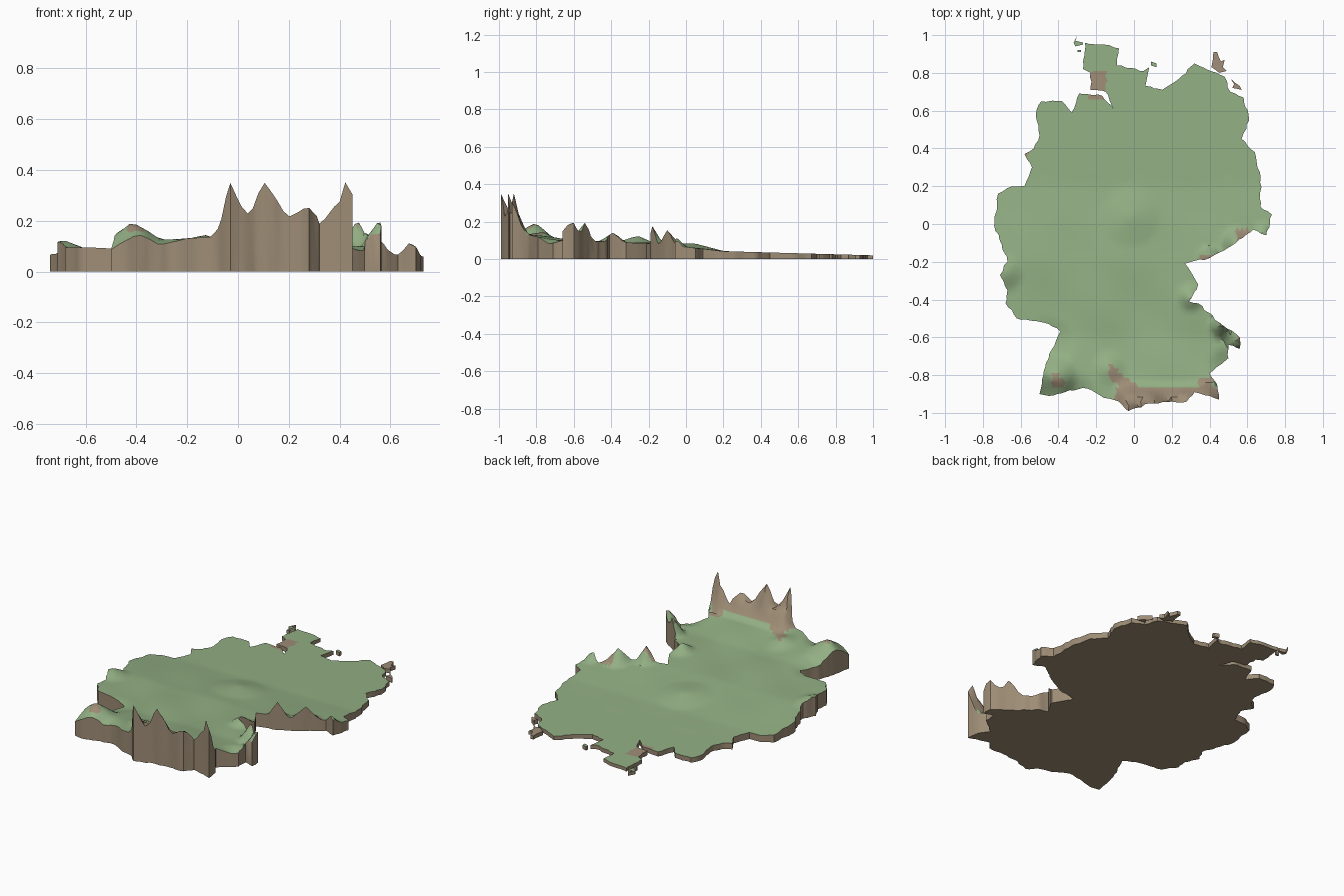
import bpy
import bmesh
import math
import random
from mathutils import Vector
from mathutils.geometry import delaunay_2d_cdt

random.seed(4)
cube = bpy.data.objects.get("Cube")
if cube:
    bpy.data.objects.remove(cube)


def make_material(name, colour):
    material = bpy.data.materials.new(name)
    material.use_nodes = True
    material.diffuse_color = colour
    material.node_tree.nodes["Principled BSDF"].inputs["Base Color"].default_value = colour
    return material


GREEN = make_material("meadow green", (.29, .43, .23, 1))
BROWN = make_material("earth brown", (.34, .265, .18, 1))

# Mainland border, clockwise from the northern tip
BORDER = [
    (-.26, .96), (-.16, .95), (-.08, .93), (-.09, .84), (.05, .81), (.08, .83),
    (.06, .73), (.15, .71), (.24, .77), (.32, .85), (.48, .78), (.51, .7),
    (.58, .67), (.61, .55), (.57, .45), (.64, .38), (.67, .25), (.67, .09),
    (.73, .05), (.7, -.06), (.63, -.03), (.54, -.1), (.4, -.18), (.27, -.21),
    (.34, -.32), (.29, -.41), (.34, -.42), (.45, -.52), (.56, -.6), (.56, -.66),
    (.5, -.64), (.5, -.71), (.4, -.79), (.44, -.85), (.45, -.93), (.4, -.91),
    (.32, -.89), (.28, -.94), (.08, -.95), (-.03, -.99), (-.08, -.94),
    (-.16, -.92), (-.25, -.87), (-.34, -.88), (-.45, -.91), (-.5, -.9),
    (-.48, -.8), (-.45, -.69), (-.39, -.57), (-.45, -.53), (-.62, -.5),
    (-.68, -.42), (-.67, -.35), (-.71, -.27), (-.67, -.2), (-.7, -.11),
    (-.74, -.01), (-.72, .16), (-.67, .19), (-.58, .2), (-.54, .3), (-.58, .37),
    (-.53, .4), (-.5, .47), (-.52, .58), (-.49, .65), (-.38, .65), (-.33, .59),
    (-.29, .69), (-.17, .68), (-.11, .61), (-.15, .7), (-.23, .71), (-.23, .8),
    (-.27, .82)]

# General ground height from south to north
SLOPE = [(-1, .14), (-.84, .13), (-.6, .095), (-.2, .085), (0, .065), (.2, .042), (1, .02)]

# Hills and valleys: x, y, height, radius
PEAKS = [
    (-.03, -.99, .12, .06), (.1, -.95, .14, .05), (.15, -.95, .08, .04),
    (.27, -.94, .04, .06), (.39, -.9, .05, .06), (.43, -.93, .16, .04),
    (.56, -.61, .11, .08), (.47, -.54, .11, .07), (.3, -.39, .05, .07),
    (.4, -.18, .09, .06), (.54, -.1, .08, .08), (.68, -.05, .05, .05),
    (-.42, -.81, .07, .12), (-.3, -.9, -.03, .1), (-.5, -.9, -.05, .12),
    (-.45, -.64, -.03, .14), (-.69, -.26, .04, .1), (.5, -.75, -.04, .1),
    (-.02, .04, .025, .16), (-.13, -.76, .03, .09)]


def clamp(value):
    return max(0.0, min(1.0, value))


def height(x, y):
    z = SLOPE[-1][1]
    for (south, low), (north, high) in zip(SLOPE, SLOPE[1:]):
        if south <= y <= north:
            z = low + (high - low) * (y - south) / (north - south)
    # Southern mountain wall rises abruptly towards the border
    z += .085 * clamp((-.85 - y) / .06) * clamp((x + .1) / .06)
    for px, py, rise, radius in PEAKS:
        z += rise * clamp(1 - math.hypot(x - px, y - py) / radius)
    # Gentle rolling ground, fading towards the north
    z += .006 * clamp(.4 - y) * math.sin(x * 13 + y * 5) * math.sin(y * 11)
    return z


# Bare earth areas: left, right, bottom, top
EARTH_PATCHES = [(-.235, -.15, .66, .805), (.54, .64, -.1, -.03), (.34, .42, -.2, -.16),
                 (-.43, -.37, -.87, -.82), (.34, .42, -.87, -.81), (-.6, -.56, .33, .4)]


def bare_earth(point):
    x, y, z = point
    if z > .178 or (y < -.87 and x > -.1):
        return True
    if -.14 < x < .02 and abs(y + .77 + .75 * (x + .14)) < .035:
        return True
    return any(a < x < b and c < y < d for a, b, c, d in EARTH_PATCHES)


def ragged(ring, step, jitter):
    """Subdivide a closed border and roughen the added points."""
    points = []
    for start, end in zip(ring, ring[1:] + ring[:1]):
        a, b = Vector(start), Vector(end)
        count = max(1, round((b - a).length / step))
        for i in range(count):
            p = a.lerp(b, i / count)
            if i:
                p += Vector((random.uniform(-jitter, jitter), random.uniform(-jitter, jitter)))
            points.append(p)
    return points


def build_land(name, ring, step=.025, jitter=.005, all_earth=False):
    border = ragged(ring, step, jitter)
    count = len(border)
    # Fill the border with an even field of ground points
    xs = [p.x for p in border]
    ys = [p.y for p in border]
    field = []
    for row in range(int((max(ys) - min(ys)) / step)):
        for col in range(int((max(xs) - min(xs)) / step)):
            p = Vector((min(xs) + (col + .5 * (row % 2)) * step, min(ys) + row * step))
            if all((p - q).length > step * .45 for q in border):
                field.append(p)
    verts, _, faces, *_ = delaunay_2d_cdt(
        border + field, [], [list(range(count))], 1, 1e-5)

    bm = bmesh.new()
    made = {}
    for face in faces:
        for i in face:
            if i not in made:
                x, y = verts[i]
                made[i] = bm.verts.new((x, y, height(x, y)))
        bm.faces.new([made[i] for i in face])

    # Drop side walls to a flat underside
    top = list(bm.faces)
    result = bmesh.ops.extrude_face_region(bm, geom=top, use_keep_orig=True)
    for item in result["geom"]:
        if isinstance(item, bmesh.types.BMVert):
            item.co.z = 0
    bmesh.ops.recalc_face_normals(bm, faces=bm.faces)
    for face in bm.faces:
        wall = face.normal.z < .05
        face.material_index = int(wall or all_earth or bare_earth(face.calc_center_median()))

    mesh = bpy.data.meshes.new(name)
    bm.to_mesh(mesh)
    bm.free()
    mesh.materials.append(GREEN)
    mesh.materials.append(BROWN)
    land = bpy.data.objects.new(name, mesh)
    bpy.context.collection.objects.link(land)
    bpy.ops.object.select_all(action="DESELECT")
    land.select_set(True)
    bpy.context.view_layer.objects.active = land
    bpy.ops.object.shade_smooth_by_angle(angle=math.radians(40))


build_land("mainland", BORDER)

# Offshore islands
build_land("large_east_island", [(.42, .91), (.44, .91), (.46, .86), (.48, .87), (.47, .83),
                                 (.49, .81), (.45, .8), (.41, .83)], .03, .004, True)
build_land("small_east_island", [(.51, .77), (.56, .73), (.57, .71), (.52, .72), (.53, .74)],
           .03, .002, True)
build_land("north_island", [(.09, .86), (.12, .85), (.12, .83), (.09, .84)], .03, .001)
build_land("north_west_island", [(-.3, 1), (-.31, .97), (-.27, .96), (-.27, .95), (-.31, .94),
                                 (-.32, .96)], .03, .001)
build_land("tidal_island", [(-.3, .92), (-.28, .92), (-.28, .91), (-.3, .91)], .03, .001)
